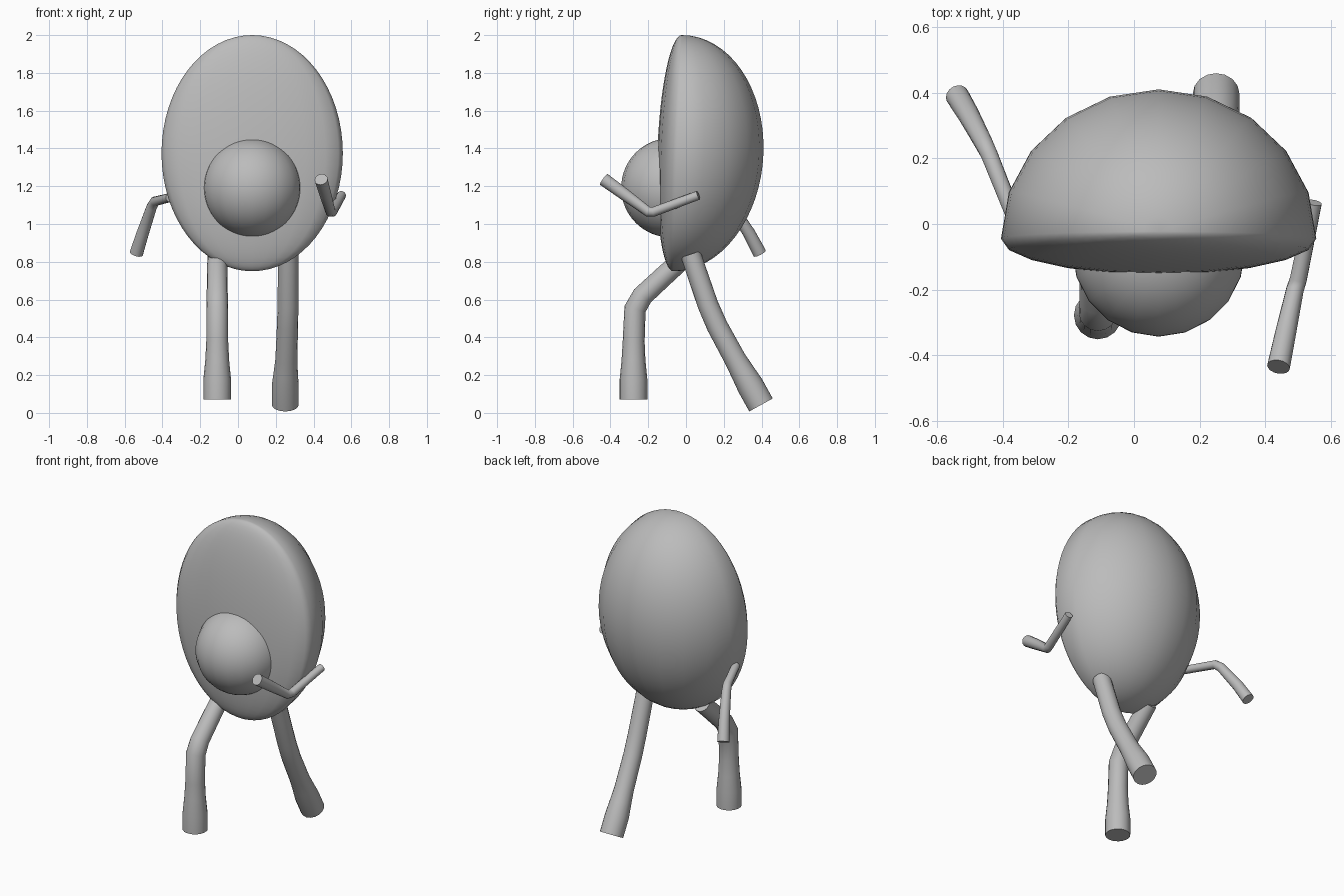
import bpy, bmesh, math
from mathutils import Vector

cube = bpy.data.objects.get("Cube")
if cube:
    bpy.data.objects.remove(cube, do_unlink=True)

grey = bpy.data.materials.new("plain_grey")
grey.use_nodes = True
colour = (0.5, 0.5, 0.5, 1)
grey.diffuse_color = colour
grey.node_tree.nodes["Principled BSDF"].inputs["Base Color"].default_value = colour


def finish(name, bm, angle):
    """Turn a bmesh into a smooth shaded, coloured object."""
    bmesh.ops.recalc_face_normals(bm, faces=bm.faces)
    mesh = bpy.data.meshes.new(name)
    bm.to_mesh(mesh)
    bm.free()
    mesh.materials.append(grey)
    obj = bpy.data.objects.new(name, mesh)
    bpy.context.collection.objects.link(obj)
    bpy.ops.object.select_all(action="DESELECT")
    obj.select_set(True)
    bpy.context.view_layer.objects.active = obj
    bpy.ops.object.shade_smooth_by_angle(angle=math.radians(angle))
    return obj


def ball(name, centre, size, front_depth, lean=0):
    """Ellipsoid whose front half can be flattened and whose rim can lean."""
    bm = bmesh.new()
    bmesh.ops.create_uvsphere(bm, u_segments=20, v_segments=32, radius=1)
    for v in bm.verts:
        x, y, z = v.co
        depth = size[1] if y > 0 else front_depth
        v.co = Vector(centre) + Vector((x * size[0], y * depth + lean * z, z * size[2]))
    return finish(name, bm, 60)


def limb(name, path, sides=16):
    """Tube through (x, y, z, radius) stations with flat ends."""
    bm = bmesh.new()
    points = [Vector(p[:3]) for p in path]
    rings = []
    for i, p in enumerate(points):
        before = (p - points[i - 1]).normalized() if i else Vector()
        after = (points[i + 1] - p).normalized() if i < len(points) - 1 else Vector()
        tangent = (before + after).normalized()
        side = tangent.cross(Vector((1, 0, 0))).normalized()
        other = tangent.cross(side)
        ring = []
        for k in range(sides):
            a = math.tau * k / sides
            offset = side * math.cos(a) + other * math.sin(a)
            ring.append(bm.verts.new(p + offset * path[i][3]))
        rings.append(ring)
    for low, high in zip(rings, rings[1:]):
        for k in range(sides):
            n = (k + 1) % sides
            bm.faces.new((low[k], low[n], high[n], high[k]))
    bm.faces.new(rings[0])
    bm.faces.new(rings[-1])
    return finish(name, bm, 50)


# Halved fruit body and its round stone
ball("body", (0.075, -0.045, 1.375), (0.48, 0.455, 0.625), 0.107, 0.022)
ball("stone", (0.075, -0.08, 1.192), (0.263, 0.263, 0.263), 0.263)

# Legs in a walking pose, flared at the feet
limb("right_leg", [
    (-0.11, 0.0, 0.83, 0.052), (-0.11, -0.10, 0.74, 0.054),
    (-0.11, -0.23, 0.62, 0.056), (-0.11, -0.27, 0.55, 0.058),
    (-0.11, -0.277, 0.38, 0.058), (-0.11, -0.278, 0.28, 0.063),
    (-0.11, -0.278, 0.18, 0.073), (-0.11, -0.278, 0.07, 0.073)])
limb("left_leg", [
    (0.265, 0.025, 0.84, 0.054), (0.265, 0.045, 0.78, 0.054),
    (0.265, 0.115, 0.575, 0.055), (0.262, 0.165, 0.46, 0.056),
    (0.256, 0.26, 0.285, 0.058), (0.253, 0.30, 0.215, 0.064),
    (0.25, 0.34, 0.145, 0.071), (0.25, 0.397, 0.042, 0.071)])

# Arms, one swung back and one bent forward
limb("right_arm", [
    (-0.36, 0.01, 1.14, 0.024), (-0.44, 0.21, 1.12, 0.026),
    (-0.457, 0.245, 1.09, 0.028), (-0.505, 0.335, 0.95, 0.033),
    (-0.538, 0.39, 0.845, 0.036)])
limb("left_arm", [
    (0.548, 0.065, 1.152, 0.024), (0.50, -0.17, 1.065, 0.026),
    (0.49, -0.20, 1.065, 0.027), (0.462, -0.33, 1.16, 0.032),
    (0.44, -0.435, 1.236, 0.035)])
